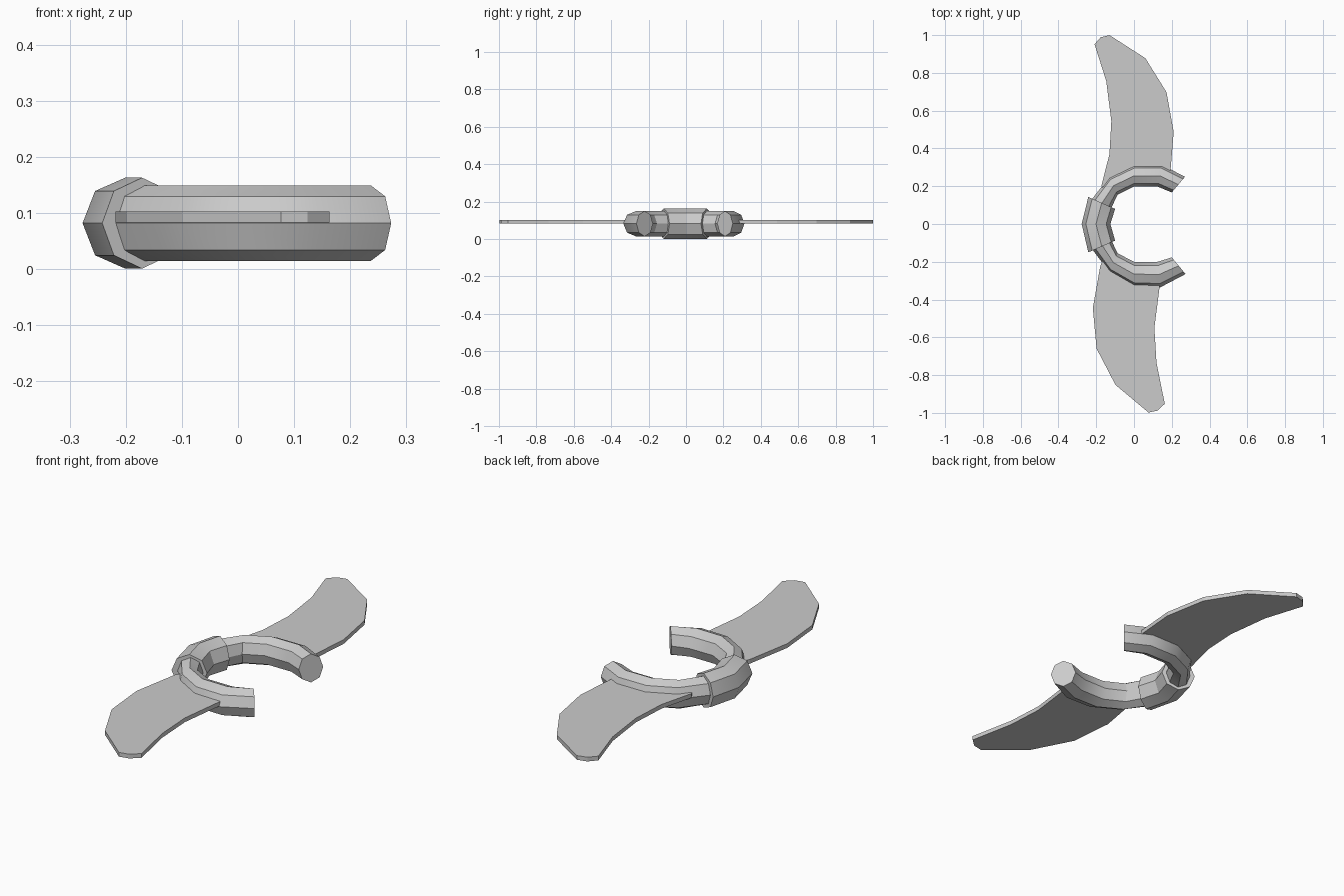
import bpy, bmesh
from math import cos, sin, pi, radians

if "Cube" in bpy.data.objects:
    bpy.data.objects.remove(bpy.data.objects["Cube"])

ZC = 0.082  # mid height of the ring


def finish(name, bm, smooth=False):
    bmesh.ops.recalc_face_normals(bm, faces=bm.faces)
    me = bpy.data.meshes.new(name)
    bm.to_mesh(me)
    bm.free()
    ob = bpy.data.objects.new(name, me)
    bpy.context.collection.objects.link(ob)
    if smooth:
        me.shade_smooth()
        me.set_sharp_from_angle(angle=radians(28))
    return ob


def octagon_tube(name, stations, rz):
    """Sweep an octagon through (outer xy, inner xy) stations."""
    bm = bmesh.new()
    rings = []
    for (ox, oy), (ix, iy) in stations:
        cx, cy, ux, uy = (ox + ix) / 2, (oy + iy) / 2, (ox - ix) / 2, (oy - iy) / 2
        rings.append([bm.verts.new((cx + ux * cos(a), cy + uy * cos(a), ZC + rz * sin(a)))
                      for a in (k * pi / 4 for k in range(8))])
    for r, s in zip(rings, rings[1:]):
        for k in range(8):
            j = (k + 1) % 8
            bm.faces.new((r[k], r[j], s[j], s[k]))
    bm.faces.new(rings[0])
    bm.faces.new(rings[-1])
    return finish(name, bm, True)


def plate(name, outline, z0, z1):
    bm = bmesh.new()
    face = bm.faces.new([bm.verts.new((x, y, z0)) for x, y in outline])
    ext = bmesh.ops.extrude_face_region(bm, geom=[face])
    top = [g for g in ext["geom"] if isinstance(g, bmesh.types.BMVert)]
    bmesh.ops.translate(bm, verts=top, vec=(0, 0, z1 - z0))
    return finish(name, bm)


# Two arms of the open ring
octagon_tube("ring_arm_back", [
    ((0.27, 0.25), (0.20, 0.167)), ((0.15, 0.312), (0.125, 0.198)),
    ((0, 0.312), (0, 0.198)), ((-0.13, 0.25), (-0.087, 0.155)),
    ((-0.232, 0.12), (-0.125, 0.075))], 0.0675)
octagon_tube("ring_arm_front", [
    ((0.273, -0.265), (0.20, -0.177)), ((0.14, -0.335), (0.125, -0.2)),
    ((0, -0.33), (0, -0.2)), ((-0.13, -0.255), (-0.087, -0.155)),
    ((-0.232, -0.12), (-0.125, -0.075))], 0.0675)

# Thicker sleeve joining the arms
octagon_tube("ring_sleeve", [
    ((-0.242, 0.143), (-0.1, 0.08)), ((-0.277, 0), (-0.125, 0)),
    ((-0.242, -0.15), (-0.1, -0.088))], 0.081)

# Curved blades, rooted inside the arms
plate("blade_back", [
    (-0.15, 0.16), (-0.172, 0.205), (-0.13, 0.37), (-0.12, 0.545), (-0.147, 0.757),
    (-0.209, 0.952), (-0.177, 0.988), (-0.13, 1.0), (0.06, 0.878), (0.172, 0.698),
    (0.21, 0.487), (0.193, 0.28), (0.17, 0.24), (0, 0.255), (-0.11, 0.2)], 0.083, 0.103)
plate("blade_front", [
    (-0.15, -0.16), (-0.178, -0.22), (-0.218, -0.445), (-0.198, -0.66), (-0.098, -0.852),
    (0.077, -0.998), (0.124, -0.988), (0.163, -0.952), (0.119, -0.735), (0.108, -0.55),
    (0.137, -0.32), (0.14, -0.268), (0, -0.265), (-0.11, -0.2)], 0.083, 0.103)
